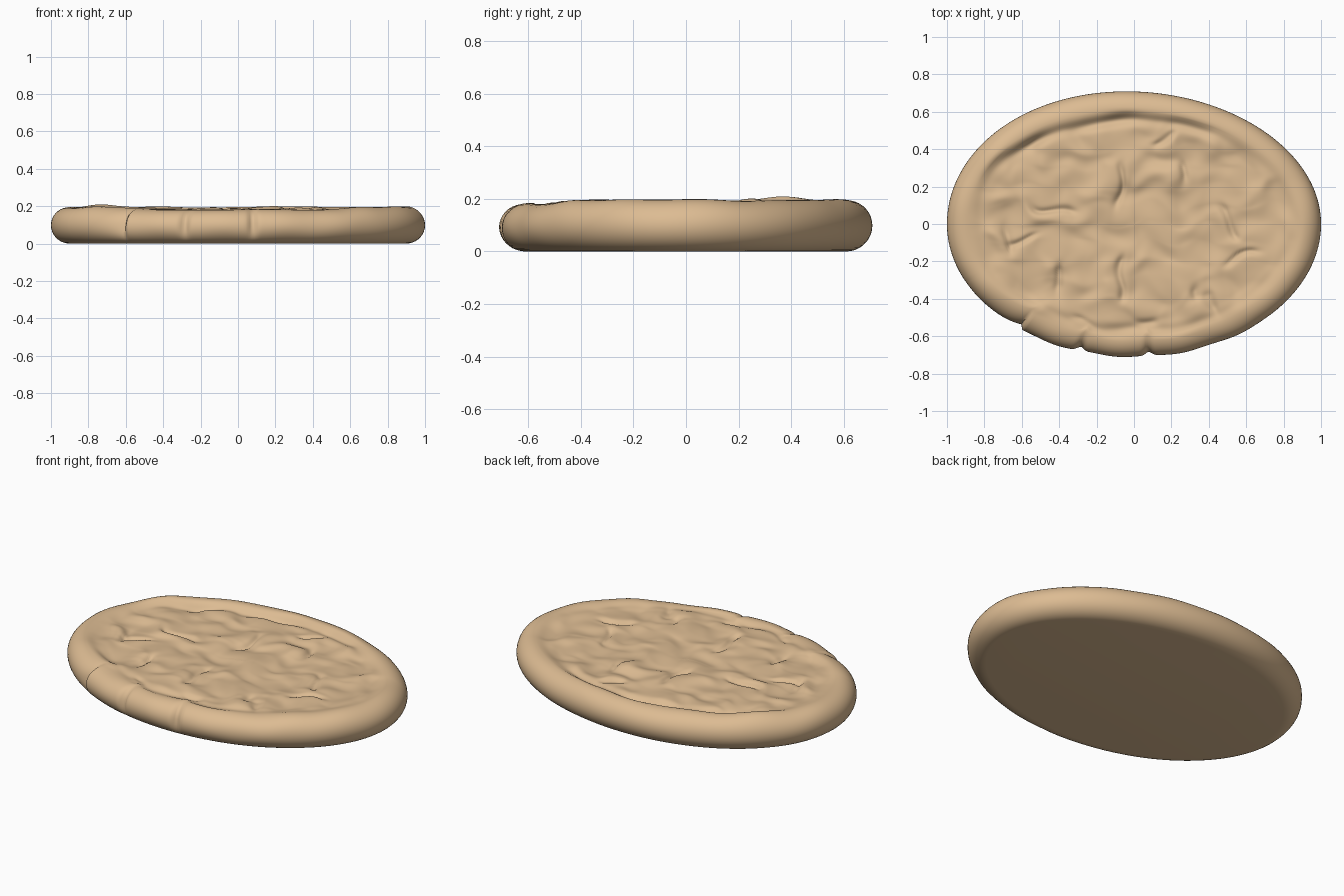
import bpy
import bmesh
from math import sin, cos, pi, exp, hypot
from mathutils import noise, Vector

cube = bpy.data.objects.get("Cube")
if cube:
    bpy.data.objects.remove(cube, do_unlink=True)

HALF_X, HALF_Y = 1.0, 0.709
SEGMENTS = 480
INNER_RINGS = 70
SIDE_STEPS = 18
RIM_INSET = 0.1

# Pinched creases in the dough: start x, start y, end x, end y
CREASES = [
    (-0.68, -0.02, -0.66, -0.14), (-0.55, 0.1, -0.32, 0.08),
    (-0.4, -0.2, -0.41, -0.39), (-0.08, -0.14, -0.06, -0.45),
    (-0.31, -0.5, -0.17, -0.58), (0.33, -0.35, 0.36, -0.4),
    (0.4, -0.4, 0.45, -0.5), (0.46, 0.1, 0.56, -0.08),
    (0.5, -0.22, 0.66, -0.14), (0.24, 0.3, 0.26, 0.25),
    (0.13, 0.45, 0.24, 0.47), (-0.06, 0.34, -0.12, 0.08),
    (0.02, -0.52, 0.1, -0.53), (-0.66, -0.1, -0.53, -0.07),
]
# Front edge notches: x, depth, width
NOTCHES = [(-0.29, 0.024, 0.022), (0.08, 0.024, 0.022)]


def bump(value, centre, width):
    return exp(-((value - centre) / width) ** 2)


def smooth(value, low, high):
    t = min(1, max(0, (value - low) / (high - low)))
    return t * t * (3 - 2 * t)


def edge_pinch(x, y):
    """How far the front edge is pressed inwards."""
    if y > -0.3:
        return 0.0
    depth = sum(d * bump(x, c, w) for c, d, w in NOTCHES)
    # Overlapping fold: sharp step on one side, long fade on the other
    if x < -0.6:
        depth += 0.04 * exp((x + 0.6) / 0.07) * smooth(-x, 0.6, 0.62)
    return depth + 0.004 * sin(x * 19) * smooth(-y, 0.45, 0.65)


def crease_height(x, y, seg):
    """A soft pinch, with the dough pushed up along one side."""
    ax, ay, bx, by = seg
    dx, dy = bx - ax, by - ay
    length = hypot(dx, dy)
    t = ((x - ax) * dx + (y - ay) * dy) / length ** 2
    side = ((x - ax) * dy - (y - ay) * dx) / length
    beyond = max(0, abs(t - 0.5) - 0.3) * length
    profile = 0.007 * bump(side, 0.06, 0.05) - 0.015 * bump(side, 0, 0.02)
    return profile * bump(beyond, 0, 0.04)


def rim_height(x, y):
    """Top of the rolled rim, lower at the front."""
    z = 0.196 - 0.014 * smooth(-y, 0.3, 0.55) * smooth(0.75 - x, 0, 0.2)
    z += 0.012 * bump(x, -0.76, 0.13) * bump(y, 0.39, 0.13)
    return z + 0.008 * noise.noise(Vector((x * 4, y * 4, 2)))


def dough_height(x, y, inset):
    """Lumpy filling, with an uneven groove where it meets the rim."""
    # Bend the lines so that lumps and creases wander
    wx = x + 0.05 * noise.noise(Vector((x * 6, y * 6, 3)))
    wy = y + 0.05 * noise.noise(Vector((x * 6, y * 6, 9)))
    big = noise.noise(Vector((wx * 4, wy * 5, 0)))
    small = noise.noise(Vector((wx * 8, wy * 10, 7)))
    lumps = 0.178 + 0.014 * big + 0.014 * small
    lumps += sum(crease_height(wx, wy, seg) for seg in CREASES)
    blend = smooth(inset, 0.1, 0.2)
    z = rim_height(x, y) * (1 - blend) + lumps * blend
    # Deepest at the back left, shallow at the front right
    strength = 0.004 + 0.018 * smooth(y, 0.15, 0.45) * smooth(0.7 - x, 0, 0.7)
    strength += 0.008 * smooth(-y, 0.4, 0.6) * bump(x, 0.05, 0.3)
    strength *= 1 + 0.8 * noise.noise(Vector((x * 4, y * 4, 11)))
    wobble = 0.045 * noise.noise(Vector((x * 3, y * 3, 5)))
    return z - strength * bump(inset, 0.145 + wobble, 0.028)


def oval(angle, inset, scale=1):
    """Point on the outline, whose back leans slightly to one side."""
    lean = 0.04 * max(0, sin(angle)) ** 2
    x = (HALF_X - inset) * cos(angle) - lean
    return x * scale, (HALF_Y - inset) * sin(angle) * scale


def build_disc(bm):
    def ring(point, value):
        angles = (2 * pi * i / SEGMENTS for i in range(SEGMENTS))
        return [bm.verts.new(point(angle, value)) for angle in angles]

    def side_point(angle, turn):
        # Rounded side, from the flat base up to the crest of the rim
        inset = RIM_INSET * (1 - cos(turn))
        inset += edge_pinch(*oval(angle, 0)) * smooth(turn, -1.1, 0.2)
        x, y = oval(angle, inset)
        return x, y, rim_height(x, y) * (0.5 + 0.5 * sin(turn))

    def top_point(angle, fraction):
        inset = RIM_INSET + edge_pinch(*oval(angle, 0)) * fraction ** 14
        x, y = oval(angle, inset, fraction)
        reach = HALF_Y + 0.1 * abs(cos(angle)) - RIM_INSET
        return x, y, dough_height(x, y, RIM_INSET + (1 - fraction) * reach)

    rings = [ring(side_point, pi * (s / SIDE_STEPS - 0.5)) for s in range(SIDE_STEPS + 1)]
    rings += [ring(top_point, 1 - k / INNER_RINGS) for k in range(1, INNER_RINGS)]
    for low, high in zip(rings, rings[1:]):
        for i in range(SEGMENTS):
            j = (i + 1) % SEGMENTS
            bm.faces.new((low[i], low[j], high[j], high[i]))
    # Centre of the top, and the flat underside
    centre = bm.verts.new((0, 0, dough_height(0, 0, HALF_Y)))
    last = rings[-1]
    for i in range(SEGMENTS):
        bm.faces.new((last[i], last[(i + 1) % SEGMENTS], centre))
    bm.faces.new(rings[0][::-1])


# Baked dough colour
dough = bpy.data.materials.new("baked dough")
dough.use_nodes = True
colour = (0.72, 0.50, 0.29, 1)
dough.diffuse_color = colour
dough.node_tree.nodes["Principled BSDF"].inputs["Base Color"].default_value = colour

# Oval crust with rolled rim and lumpy top
mesh = bpy.data.meshes.new("oval_crust")
bm = bmesh.new()
build_disc(bm)
bm.to_mesh(mesh)
bm.free()
mesh.materials.append(dough)
crust = bpy.data.objects.new("oval_crust", mesh)
bpy.context.collection.objects.link(crust)
bpy.context.view_layer.objects.active = crust
crust.select_set(True)
bpy.ops.object.shade_smooth_by_angle(angle=pi / 3)
